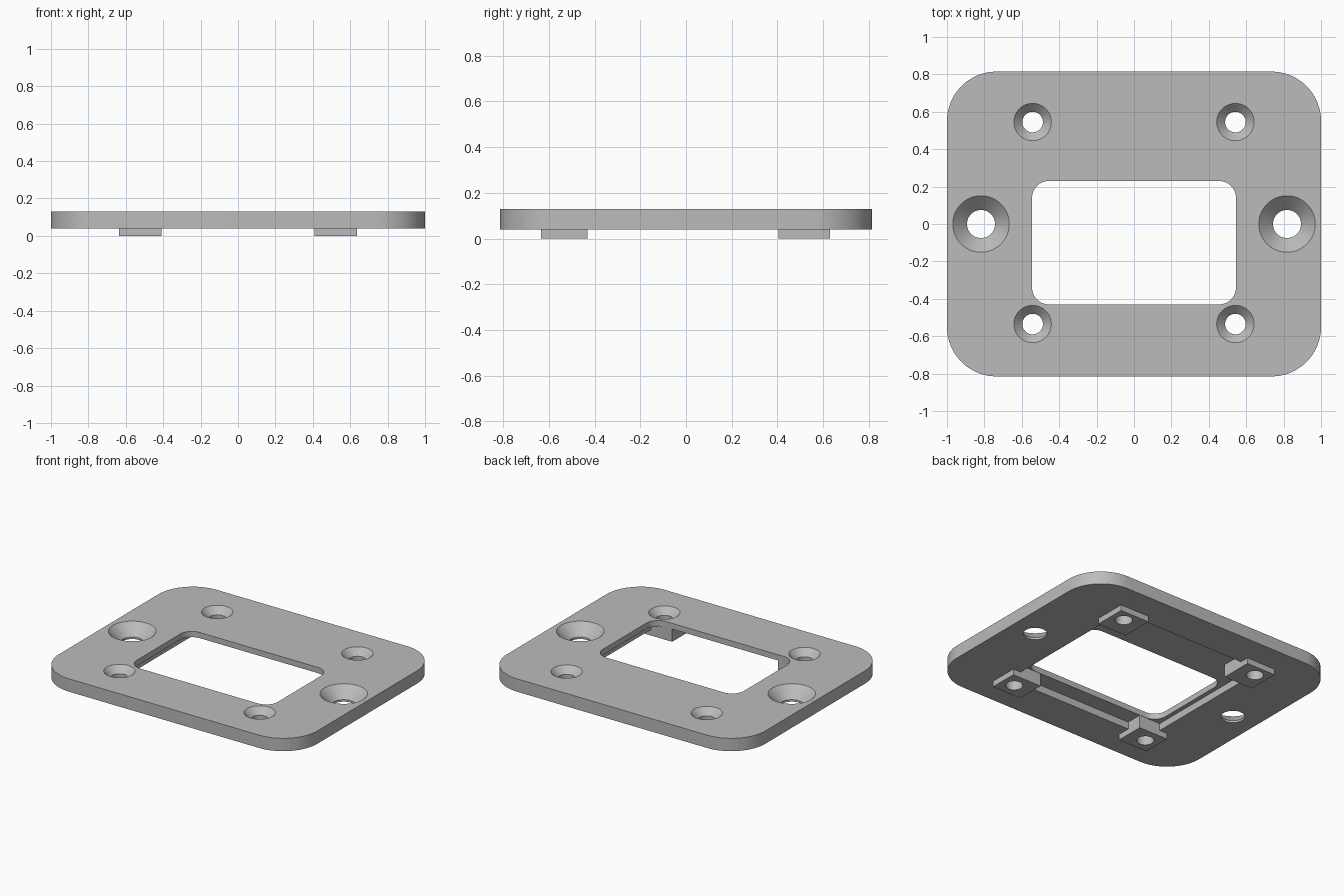
import bpy, bmesh, math

cube = bpy.data.objects.get("Cube")
if cube:
    bpy.data.objects.remove(cube, do_unlink=True)

TOP, UNDER, CEILING = 0.13, 0.04, 0.09   # plate top, underside, pocket ceiling

grey = bpy.data.materials.new("plain grey")
grey.use_nodes = True
grey.diffuse_color = (0.5, 0.5, 0.5, 1)
grey.node_tree.nodes["Principled BSDF"].inputs["Base Color"].default_value = (0.5, 0.5, 0.5, 1)


def make_object(name, bm):
    bmesh.ops.recalc_face_normals(bm, faces=bm.faces)
    mesh = bpy.data.meshes.new(name)
    bm.to_mesh(mesh)
    bm.free()
    mesh.materials.append(grey)
    obj = bpy.data.objects.new(name, mesh)
    bpy.context.collection.objects.link(obj)
    return obj


def slab(name, x0, x1, y0, y1, z0, z1, radius=0, steps=16):
    """Upright block with optionally rounded corners."""
    corners = [(x1, y1, -1, -1), (x0, y1, 1, -1), (x0, y0, 1, 1), (x1, y0, -1, 1)]
    bm = bmesh.new()
    outline = []
    for i, (x, y, sx, sy) in enumerate(corners):
        for k in range(steps + 1 if radius else 1):
            a = math.pi / 2 * (i + k / steps)
            outline.append(bm.verts.new((x + radius * (sx + math.cos(a)) if radius else x,
                                         y + radius * (sy + math.sin(a)) if radius else y, z0)))
    face = bm.faces.new(outline)
    top = bmesh.ops.extrude_face_region(bm, geom=[face])["geom"]
    bmesh.ops.translate(bm, vec=(0, 0, z1 - z0),
                        verts=[v for v in top if isinstance(v, bmesh.types.BMVert)])
    return make_object(name, bm)


def countersink(name, x, y, bore, rim, sides=48):
    """Straight bore that opens into a 45 degree cone at the plate top."""
    over = 0.02
    profile = [(bore, -over), (bore, TOP - (rim - bore)), (rim + over, TOP + over)]
    bm = bmesh.new()
    rings = [[bm.verts.new((x + r * math.cos(2 * math.pi * i / sides),
                            y + r * math.sin(2 * math.pi * i / sides), z))
              for i in range(sides)] for r, z in profile]
    for low, high in zip(rings, rings[1:]):
        for i in range(sides):
            j = (i + 1) % sides
            bm.faces.new((low[i], low[j], high[j], high[i]))
    bm.faces.new(rings[0])
    bm.faces.new(rings[-1])
    return make_object(name, bm)


def combine(target, tool, operation):
    mod = target.modifiers.new(tool.name, 'BOOLEAN')
    mod.operation, mod.solver, mod.object = operation, 'EXACT', tool
    bpy.context.view_layer.objects.active = target
    bpy.ops.object.modifier_apply(modifier=mod.name)
    bpy.data.objects.remove(tool, do_unlink=True)


# Rounded plate
plate = slab("mounting_plate", -1, 1, -0.815, 0.815, UNDER, TOP, 0.265)

# Shallow pocket in the underside
combine(plate, slab("pocket", -0.575, 0.575, -0.545, 0.565, -0.05, CEILING), 'DIFFERENCE')

# Four square feet at the pocket corners
for side in (-1, 1):
    x0, x1 = sorted((side * 0.41, side * 0.635))
    for y0, y1 in ((-0.635, -0.432), (0.405, 0.63)):
        combine(plate, slab("foot", x0, x1, y0, y1, 0, CEILING + 0.01), 'UNION')

# Rounded window, set towards the front
combine(plate, slab("window", -0.545, 0.545, -0.43, 0.23, -0.1, 0.3, 0.09, 10), 'DIFFERENCE')

# Countersunk screw holes
for side in (-1, 1):
    combine(plate, countersink("large_hole", side * 0.818, 0, 0.075, 0.151), 'DIFFERENCE')
    for y in (-0.535, 0.545):
        combine(plate, countersink("small_hole", side * 0.542, y, 0.055, 0.1), 'DIFFERENCE')

# Smooth curved walls, sharp edges
plate.select_set(True)
bpy.context.view_layer.objects.active = plate
bpy.ops.object.shade_smooth_by_angle(angle=math.radians(30))
